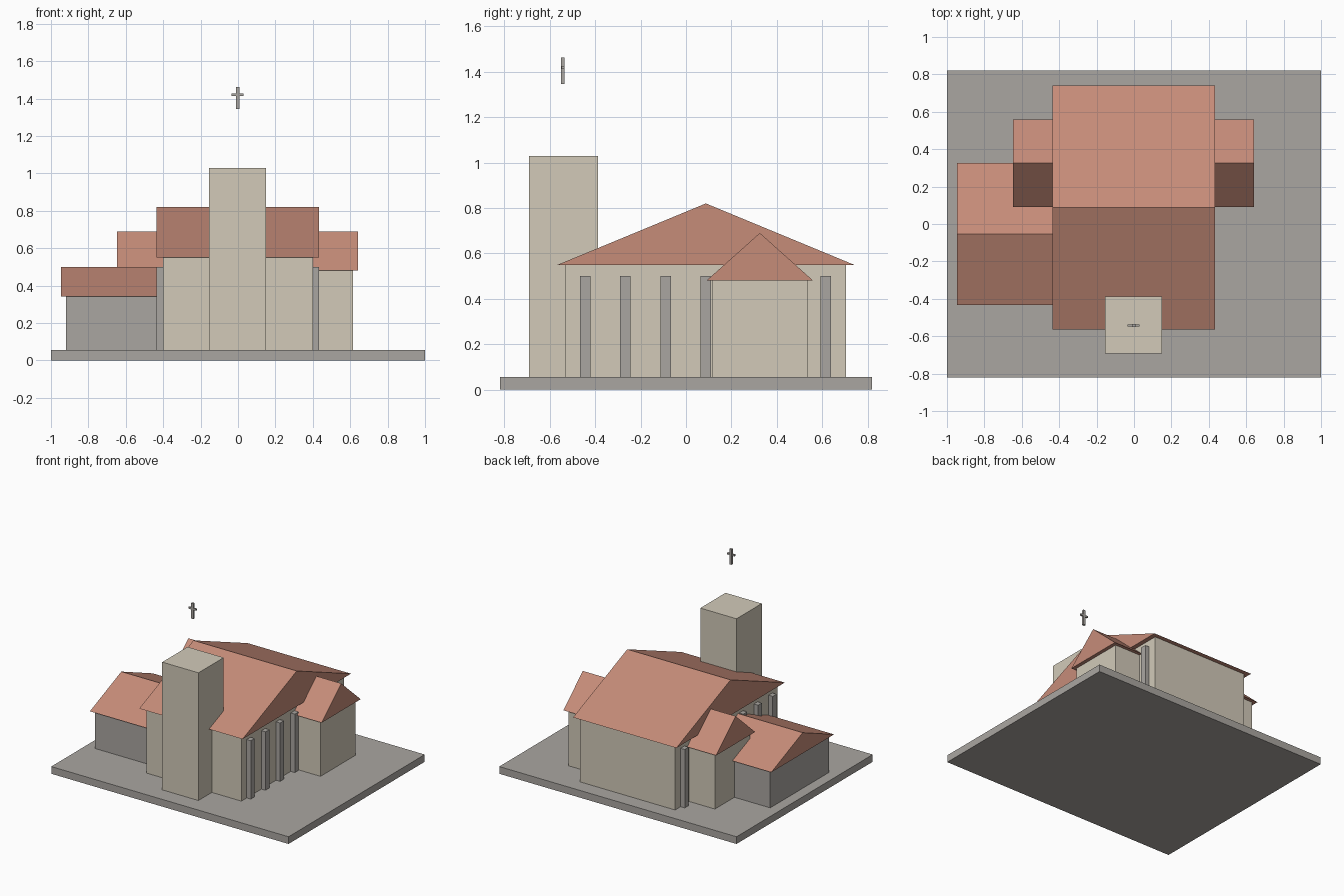
import bpy
import bmesh

if "Cube" in bpy.data.objects:
    bpy.data.objects.remove(bpy.data.objects["Cube"], do_unlink=True)


def material(name, r, g, b):
    m = bpy.data.materials.new(name)
    m.use_nodes = True
    m.diffuse_color = (r, g, b, 1)
    m.node_tree.nodes["Principled BSDF"].inputs["Base Color"].default_value = (r, g, b, 1)
    return m


PLASTER = material("beige plaster", 0.644, 0.591, 0.485)
STONE = material("grey stone", 0.402, 0.381, 0.356)
TILE = material("terracotta tile", 0.565, 0.262, 0.191)


def add_object(name, bm, mat):
    bmesh.ops.recalc_face_normals(bm, faces=bm.faces)
    mesh = bpy.data.meshes.new(name)
    bm.to_mesh(mesh)
    bm.free()
    mesh.materials.append(mat)
    obj = bpy.data.objects.new(name, mesh)
    bpy.context.scene.collection.objects.link(obj)
    return obj


def box(name, x, y, z, mat):
    """Box from (low, high) spans on each axis."""
    bm = bmesh.new()
    bmesh.ops.create_cube(bm, size=1)
    for v in bm.verts:
        v.co = [span[0] if c < 0 else span[1] for c, span in zip(v.co, (x, y, z))]
    return add_object(name, bm, mat)


def gable_roof(name, x, y, z, mat):
    """Solid triangular prism with its ridge along x."""
    bm = bmesh.new()
    profile = [(y[0], z[0]), (y[1], z[0]), ((y[0] + y[1]) / 2, z[1])]
    end = bm.faces.new([bm.verts.new((x[0], py, pz)) for py, pz in profile])
    new = bmesh.ops.extrude_face_region(bm, geom=[end])["geom"]
    for v in new:
        if isinstance(v, bmesh.types.BMVert):
            v.co.x = x[1]
    return add_object(name, bm, mat)


GROUND = 0.055

# Plinth
box("base_slab", (-1, 1), (-0.82, 0.82), (0, GROUND), STONE)

# Main hall
box("nave_walls", (-0.402, 0.4), (-0.53, 0.705), (GROUND, 0.55), PLASTER)
gable_roof("nave_roof", (-0.437, 0.434), (-0.565, 0.74), (0.55, 0.82), TILE)

# Cross wing
box("transept_walls", (-0.618, 0.615), (0.115, 0.535), (GROUND, 0.48), PLASTER)
gable_roof("transept_roof", (-0.646, 0.642), (0.09, 0.56), (0.48, 0.69), TILE)

# Side annex
box("annex_walls", (-0.92, -0.39), (-0.405, 0.3), (GROUND, 0.342), STONE)
gable_roof("annex_roof", (-0.946, -0.39), (-0.432, 0.325), (0.342, 0.5), TILE)

# Buttresses along both long walls
for i in range(7):
    y = -0.443 + i * 0.1765
    for side, x in (("left", (0.39, 0.434)), ("right", (-0.437, -0.39))):
        box(f"{side}_buttress_{i + 1}", x, (y - 0.023, y + 0.023), (GROUND, 0.5), STONE)

# Bell tower and the cross above it
box("tower", (-0.154, 0.151), (-0.692, -0.388), (GROUND, 1.028), PLASTER)
box("cross_upright", (-0.011, 0.008), (-0.55, -0.534), (1.345, 1.462), STONE)
box("cross_arm", (-0.034, 0.029), (-0.548, -0.536), (1.413, 1.426), STONE)
